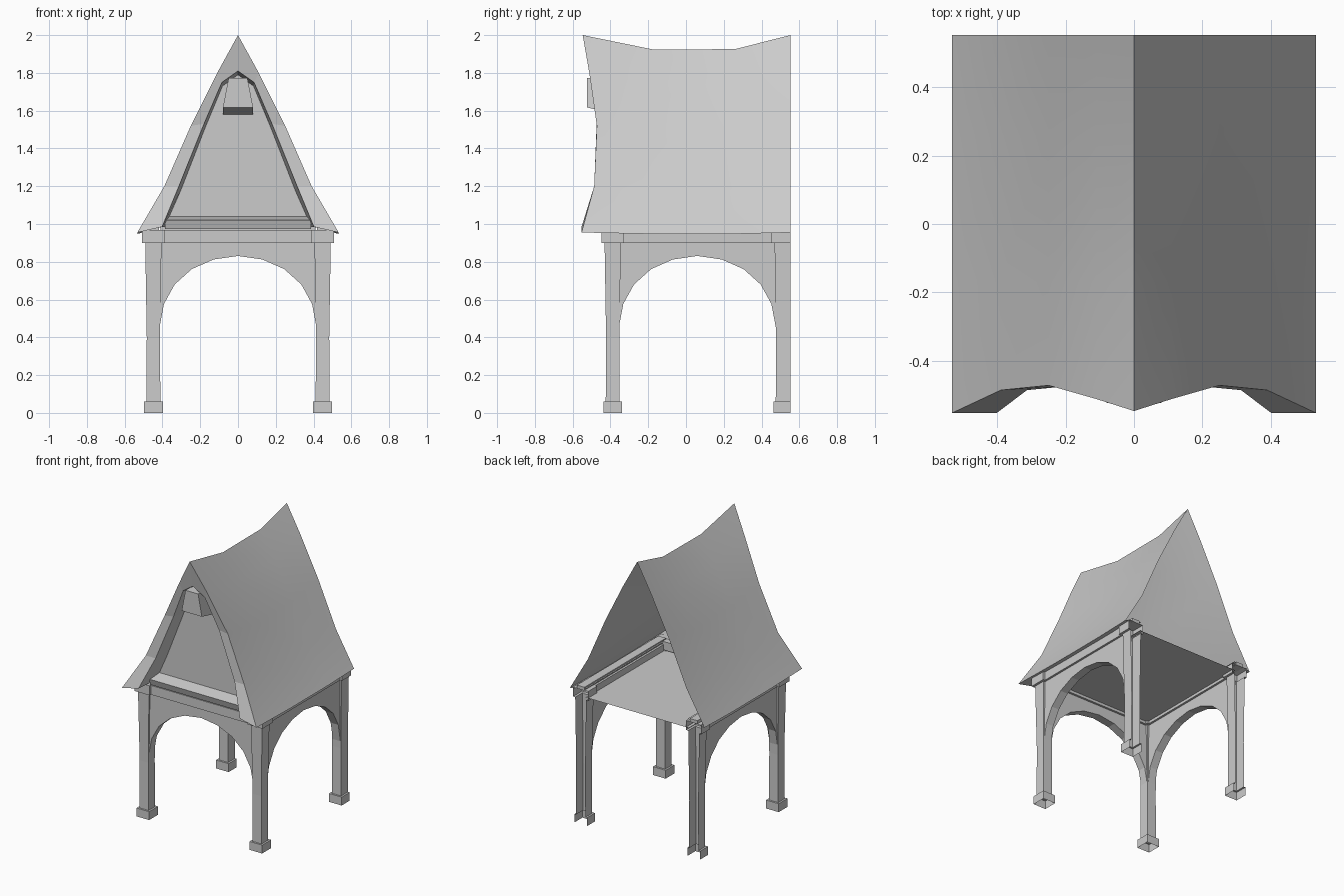
import bpy, bmesh

old = bpy.data.objects.get("Cube")
if old:
    bpy.data.objects.remove(old, do_unlink=True)

GREY = (0.6, 0.6, 0.6, 1)
mat = bpy.data.materials.new("plain_grey")
mat.use_nodes = True
mat.diffuse_color = GREY
mat.node_tree.nodes["Principled BSDF"].inputs["Base Color"].default_value = GREY

BACK = 0.553     # open rear plane
POST_X = 0.448   # post centre line
POST_Y = -0.388


def finish(name, bm, smooth=False, recalc=True):
    """Turn a bmesh into a named, coloured object."""
    bmesh.ops.remove_doubles(bm, verts=bm.verts[:], dist=0.0001)
    if recalc:
        bmesh.ops.recalc_face_normals(bm, faces=bm.faces[:])
    mesh = bpy.data.meshes.new(name)
    bm.to_mesh(mesh)
    bm.free()
    mesh.materials.append(mat)
    obj = bpy.data.objects.new(name, mesh)
    bpy.context.collection.objects.link(obj)
    if smooth:
        bpy.ops.object.select_all(action='DESELECT')
        bpy.context.view_layer.objects.active = obj
        obj.select_set(True)
        bpy.ops.object.shade_smooth_by_angle(angle=0.6)
    return obj


def loft(bm, rows, closed=False):
    """Bridge rows of points with quads."""
    grid = [[bm.verts.new(p) for p in row] for row in rows]
    for a, b in zip(grid, grid[1:]):
        n = len(a)
        for i in range(n if closed else n - 1):
            j = (i + 1) % n
            bm.faces.new((a[i], a[j], b[j], b[i]))
    return grid


def prism(name, outline, low, high, place):
    """Extrude a 2D outline from low to high; place maps (u, v, depth) to xyz."""
    bm = bmesh.new()
    rows = [[place(u, v, d) for u, v in outline] for d in (low, high)]
    for ring in loft(bm, rows, closed=True):
        bm.faces.new(ring)
    return finish(name, bm)


def box(name, x0, x1, y0, y1, z0, z1):
    return prism(name, [(x0, y0), (x1, y0), (x1, y1), (x0, y1)], z0, z1,
                 lambda u, v, d: (u, v, d))


def both(points):
    """Mirror a ridge-to-eave profile into a full eave-to-eave one."""
    return [(-x, y, z) for x, y, z in reversed(points[1:])] + points


# Posts: hollow lofts with base and cap; rear ones are cut open at the back
POST_RINGS = [(0, .05), (.06, .05), (.06, .037), (.4, .035), (.9, .043),
              (.9, .06), (.968, .06)]


def post(name, cx, cy, rear):
    bm = bmesh.new()
    rows = []
    for z, h in POST_RINGS:
        y1 = BACK if rear else cy + h
        rows.append([(cx - h, cy - h, z), (cx + h, cy - h, z),
                     (cx + h, y1, z), (cx - h, y1, z)])
    grid = loft(bm, rows, closed=True)
    bm.faces.new(grid[-1])
    bmesh.ops.recalc_face_normals(bm, faces=bm.faces[:])
    if rear:
        cut = [f for f in bm.faces if all(v.co.y > BACK - .001 for v in f.verts)]
        bmesh.ops.delete(bm, geom=cut, context='FACES')
    finish(name, bm, recalc=False)


for side, label in ((1, "left"), (-1, "right")):
    post("front_post_" + label, side * POST_X, POST_Y, False)
    post("rear_post_" + label, side * POST_X, 0.512, True)

# Arches: one outline used on the front and both sides, tapering into the posts
HALF_ARCH = [(0, .831), (.13, .812), (.245, .761), (.335, .68), (.392, .577),
             (.416, .45), (.416, .9)]
ARCH = HALF_ARCH + [(-u, v) for u, v in reversed(HALF_ARCH[1:])]
T = 0.03
MID_Y = 0.06

prism("front_arch", ARCH, POST_Y - T, POST_Y + T, lambda u, v, d: (u, d, v))
box("front_beam", -.41, .41, POST_Y - .045, POST_Y + .045, .9, .966)
box("front_wall_plate", -.41, .41, POST_Y + .02, POST_Y + .07, .93, .99)
for side, label in ((1, "left"), (-1, "right")):
    c = side * POST_X
    prism("side_arch_" + label, ARCH, c - T, c + T,
          lambda u, v, d: (d, u + MID_Y, v))
    box("side_beam_" + label, c - .045, c + .045, -.36, .452, .9, .966)
    # Wall plate resting on the side beams inside the roof
    box("wall_plate_" + label, c - .03, c + .03, -.37, BACK, .966, .99)

# Ceiling sheet
bm = bmesh.new()
loft(bm, [[(-.41, y, .92), (.41, y, .92)] for y in (-.38, BACK)])
finish("ceiling", bm)

# Roof: thin swept sheet with a sagging ridge and a curved front edge
ROOF = [(0, -.547, 2), (.11, -.512, 1.8), (.25, -.472, 1.52),
        (.39, -.486, 1.2), (.533, -BACK, .955)]


def roof_row(y, sag):
    drop = [sag * (.1 + .9 * (z - .955) / 1.045) for _, _, z in ROOF]
    return both([(x, f if y is None else y, z - d)
                 for (x, f, z), d in zip(ROOF, drop)])


bm = bmesh.new()
loft(bm, [roof_row(None, 0), roof_row(-.17, .077), roof_row(.26, .074),
          roof_row(BACK, 0)])
finish("roof", bm, smooth=True)

# Front gable border: face strip, then a reveal running back to the wall
INNER = [(0, -.512, 1.81), (.085, -.5, 1.75), (.18, -.473, 1.53),
         (.313, -.486, 1.2), (.402, -BACK, .985)]
WALL_Y = -.37
REVEAL = [(x * .965, WALL_Y, z - .02 if z > 1 else z) for x, _, z in INNER]
bm = bmesh.new()
loft(bm, [both(ROOF), both(INNER), both(REVEAL)])
finish("gable_border", bm)

# Gable wall
bm = bmesh.new()
bm.faces.new([bm.verts.new(p) for p in both(REVEAL)])
finish("gable_wall", bm)

# Soffits under the eaves
for side, label in ((1, "left"), (-1, "right")):
    bm = bmesh.new()
    loft(bm, [[(side * .533, y, .955 - s), (side * .402, y, .985)]
              for y, s in ((-BACK, 0), (-.17, .0077), (.26, .0074), (BACK, 0))])
    finish("soffit_" + label, bm)

# Sill at the foot of the gable, with a sloping top and a leaning front
SILL = [(-.44, .974), (-.455, 1.02), (WALL_Y, 1.04), (WALL_Y, .974)]
prism("gable_sill", SILL, -.387, .387, lambda u, v, d: (d, u, v))

# Tapered block under the gable peak, with a sloping underside
bm = bmesh.new()
rings = [[(-.08, y, low), (.08, y, low), (.05, y, 1.772), (-.05, y, 1.772)]
         for y, low in ((-.523, 1.617), (WALL_Y, 1.58))]
for ring in loft(bm, rings, closed=True):
    bm.faces.new(ring)
finish("peak_block", bm)
